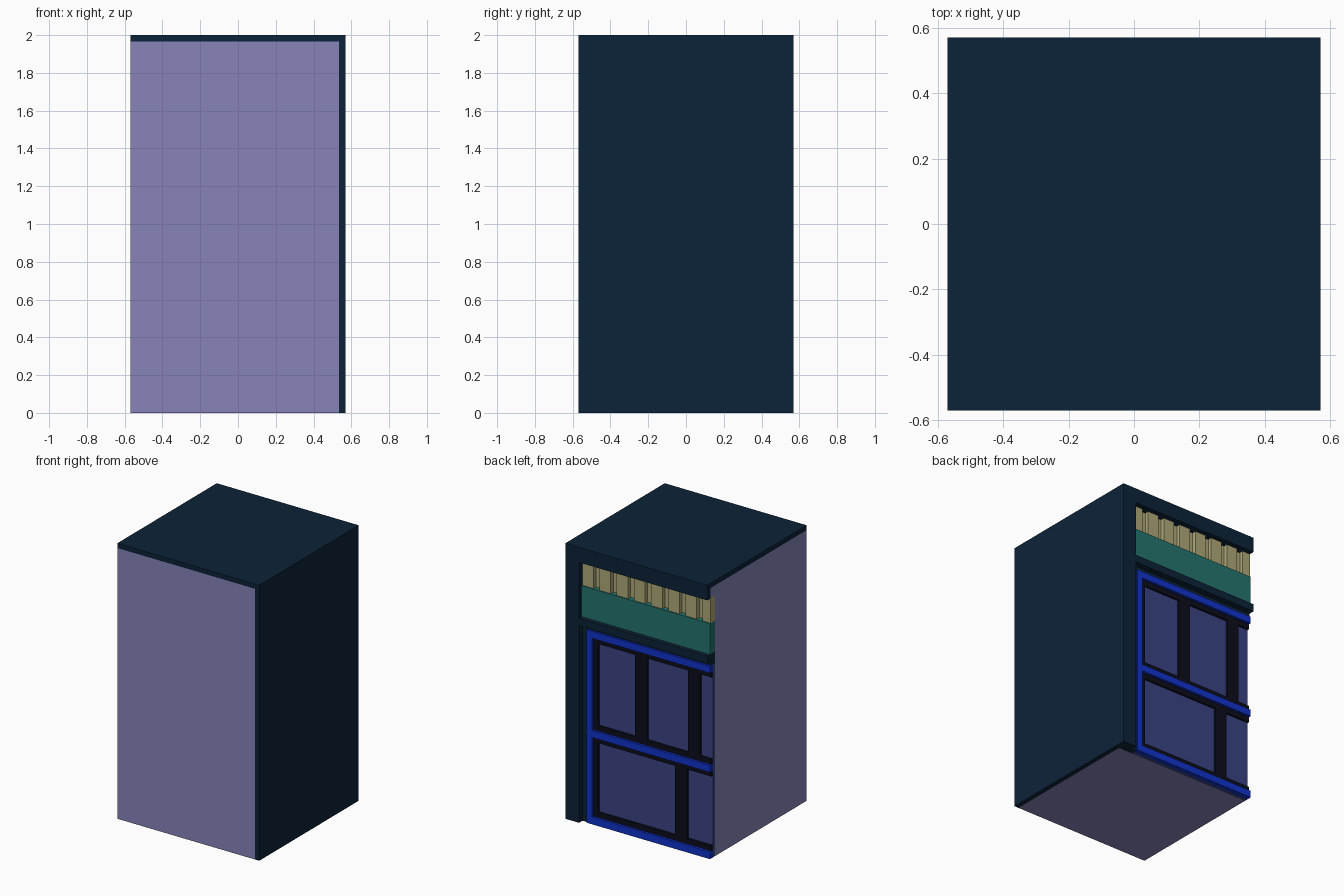
import bpy, bmesh
from mathutils import Vector

if "Cube" in bpy.data.objects:
    bpy.data.objects.remove(bpy.data.objects["Cube"])


def mat(name, c):
    m = bpy.data.materials.new(name)
    m.diffuse_color = (*c, 1)
    m.use_nodes = True
    m.node_tree.nodes["Principled BSDF"].inputs["Base Color"].default_value = m.diffuse_color
    return m


NAVY = mat("navy", (0.0037, 0.0168, 0.04))
LAVENDER = mat("lavender", (0.245, 0.234, 0.49))
TAN = mat("tan", (0.43, 0.40, 0.195))
TEAL = mat("teal", (0.0178, 0.178, 0.162))
BLUE = mat("blue", (0.005, 0.033, 0.597))
GLASS = mat("dusk_glass", (0.044, 0.058, 0.231))
BLACK = mat("near_black", (0.004, 0.004, 0.013))


def box(name, x, y, z, mats, cuts=(), rule=None):
    """Box from (min, max) ranges, optionally sliced and coloured by a rule."""
    bm = bmesh.new()
    bmesh.ops.create_cube(bm, size=1)
    for v in bm.verts:
        v.co = Vector([r[0] + (c + 0.5) * (r[1] - r[0]) for c, r in zip(v.co, (x, y, z))])
    for axis, pos in cuts:
        n = Vector((0, 0, 0))
        n[axis] = 1
        geom = bm.verts[:] + bm.edges[:] + bm.faces[:]
        bmesh.ops.bisect_plane(bm, geom=geom, plane_co=n * pos, plane_no=n)
    bm.normal_update()
    if rule:
        for f in bm.faces:
            f.material_index = rule(f.calc_center_median(), f.normal)
    me = bpy.data.meshes.new(name)
    bm.to_mesh(me)
    bm.free()
    for m in mats:
        me.materials.append(m)
    ob = bpy.data.objects.new(name, me)
    bpy.context.collection.objects.link(ob)
    return ob


W = 0.57      # half width
R = 0.535     # inner edge of the navy shell
IN = 0.46     # inner edge of the pillar
TOP = 1.965
CORE = 0.48   # back of the core, behind the shop front

# Core block: navy outer shell, lavender on the cut sides and base
box("building_core", (-W, W), (-W, CORE), (0, 2), [LAVENDER, NAVY],
    [(0, R), (2, TOP)],
    lambda c, n: int(n.x > 0.5 or n.z > 0.5 or c.x > R or c.z > TOP))

# Navy surround: top beam, corner pillar and ledge
box("top_beam", (-W, W), (CORE, W), (1.89, 2), [NAVY, LAVENDER],
    [(1, R), (2, TOP)],
    lambda c, n: int(n.x < -0.5 and c.z < TOP and c.y < R))
box("corner_pillar", (IN, W), (CORE, W), (0, 1.89), [NAVY])
box("ledge", (-W, IN), (CORE, W), (1.43, 1.485), [NAVY])
box("pillar_step", (0.423, IN), (CORE, 0.53), (0, 1.43), [NAVY])
box("lintel_gap", (-W, 0.423), (CORE, 0.525), (1.4, 1.43), [NAVY])

# Teal sign band with ribbed tan cladding above it
box("sign_band", (-W, IN), (CORE, 0.54), (1.485, 1.71), [TEAL])
box("cladding_back", (-W, IN), (CORE, 0.502), (1.71, 1.89), [TAN])
for i in range(8):
    x1 = IN - 0.138 * i
    box(f"cladding_rib_{i}", (max(x1 - 0.09, -W), x1), (0.502, 0.532), (1.71, 1.89), [TAN])

# Glass behind the window frames
box("window_glass", (-W, 0.423), (CORE, 0.507), (0, 1.4), [GLASS])

# Blue outer frame
BX, BY = 0.377, (0.507, 0.54)
box("blue_jamb", (BX, 0.423), BY, (0, 1.4), [BLUE])
rails = [(0, 0.052), (0.63, 0.68), (1.35, 1.4)]
for i, z in enumerate(rails):
    box(f"blue_rail_{i}", (-W, BX), BY, z, [BLUE])

# Black inner frames and mullions for both window rows
KY = (0.507, 0.522)
rows = [(0.052, 0.63, [-0.326]), (0.68, 1.35, [-0.005, -0.43])]
for i, (z0, z1, mullions) in enumerate(rows):
    box(f"black_jamb_{i}", (0.34, BX), KY, (z0, z1), [BLACK])
    box(f"black_sill_{i}", (-W, 0.34), KY, (z0, z0 + 0.038), [BLACK])
    box(f"black_head_{i}", (-W, 0.34), KY, (z1 - 0.038, z1), [BLACK])
    for j, x in enumerate(mullions):
        box(f"mullion_{i}_{j}", (x - 0.049, x + 0.049), KY, (z0 + 0.038, z1 - 0.038), [BLACK])
